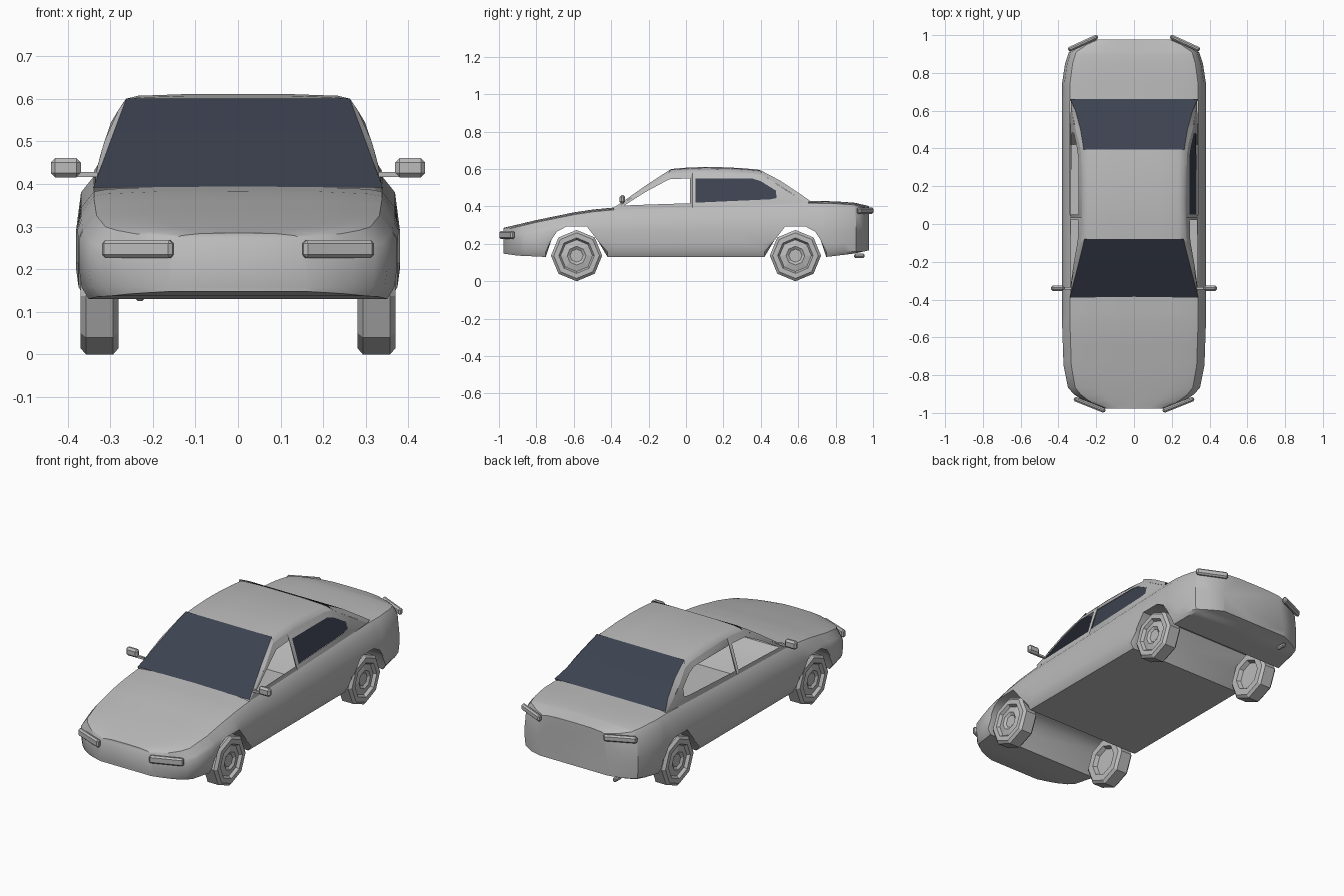
import bpy, bmesh, math
from mathutils import Matrix, Vector

if "Cube" in bpy.data.objects:
    bpy.data.objects.remove(bpy.data.objects["Cube"])


def material(name, rgb):
    m = bpy.data.materials.new(name)
    m.diffuse_color = (*rgb, 1)
    m.use_nodes = True
    m.node_tree.nodes["Principled BSDF"].inputs["Base Color"].default_value = m.diffuse_color
    return m


PAINT = material("silver_grey", (0.5, 0.5, 0.5))
GLASS = material("dark_glass", (0.045, 0.054, 0.08))


def finish(name, bm, mat, smooth=None):
    bmesh.ops.remove_doubles(bm, verts=bm.verts, dist=0.0008)
    bmesh.ops.recalc_face_normals(bm, faces=bm.faces)
    me = bpy.data.meshes.new(name)
    bm.to_mesh(me)
    bm.free()
    me.materials.append(mat)
    ob = bpy.data.objects.new(name, me)
    bpy.context.collection.objects.link(ob)
    if smooth:
        bpy.ops.object.select_all(action='DESELECT')
        ob.select_set(True)
        bpy.context.view_layer.objects.active = ob
        bpy.ops.object.shade_smooth_by_angle(angle=math.radians(smooth))
    return ob


def interp(table, t):
    if t <= table[0][0]:
        return table[0][1]
    for (a, va), (b, vb) in zip(table, table[1:]):
        if t <= b:
            return va + (vb - va) * (t - a) / (b - a)
    return table[-1][1]


def strip(bm, a, b, closed=False):
    """Quads between two point rows of equal length."""
    va = [bm.verts.new(p) for p in a]
    vb = [bm.verts.new(p) for p in b]
    n = len(a)
    for i in range(n if closed else n - 1):
        j = (i + 1) % n
        bm.faces.new((va[i], va[j], vb[j], vb[i]))


# Body: plan width, underside with arches, and top line along y
WIDTH = [(-.977, .165), (-.955, .225), (-.935, .27), (-.90, .32), (-.865, .35), (-.75, .373),
         (-.55, .38), (.75, .38), (.85, .365), (.91, .345), (.95, .28), (.978, .21)]
UNDER = [(-.977, .148), (-.90, .137), (-.75, .13), (-.72, .22), (-.69, .265), (-.64, .292),
         (-.53, .292), (-.47, .215), (-.42, .13), (.42, .13), (.47, .215), (.53, .292),
         (.64, .292), (.69, .265), (.72, .22), (.75, .13), (.90, .148), (.978, .165)]
TOP = [(-.977, .285), (-.80, .327), (-.60, .368), (-.50, .383), (-.385, .394), (0, .406),
       (.3, .416), (.65, .43), (.80, .427), (.90, .42), (.978, .402)]
stations = sorted({p[0] for t in (WIDTH, UNDER, TOP) for p in t})


def section(y):
    w, zb, zt = (interp(t, y) for t in (WIDTH, UNDER, TOP))
    z4 = zt - .05
    z5 = max(zb, min(.27, z4 - .015))
    z6 = max(zb, min(.2, z5 - .015))
    half = [(0, zt), (.5, zt - .001), (.8, zt - .006), (.89, zt - .012), (.97, z4),
            (1, z5), (1, z6), (.985, max(zb, .158)), (.94, zb), (0, zb)]
    half = [(f * w, z) for f, z in half]
    ring = half + [(-x, z) for x, z in half[-2:0:-1]]
    return [(x, y, z) for x, z in ring]


bm = bmesh.new()
rings = [[bm.verts.new(p) for p in section(y)] for y in stations]
n = len(rings[0])
for i in range(len(rings) - 1):
    cabin = stations[i] >= -.386 and stations[i + 1] <= .651
    for j in range(n):
        if cabin and (j < 3 or j >= n - 3):
            continue  # open under the cabin
        k = (j + 1) % n
        bm.faces.new((rings[i][j], rings[i][k], rings[i + 1][k], rings[i + 1][j]))
bm.faces.new(rings[0])
bm.faces.new(rings[-1])
finish("body", bm, PAINT, 35)

# Cabin sides: panels around two window openings per side
LEAN = [(.38, .339), (.43, .333), (.49, .317), (.545, .298), (.575, .28), (.60, .262)]


def on_side(yz, s, inset=0):
    return [(s * (interp(LEAN, z) - inset), y, z) for y, z in yz]


FRONT_OUT = [(-.385, .382), (-.235, .485), (-.095, .575), (.035, .582), (.035, .392), (-.2, .386)]
FRONT_WIN = [(-.33, .405), (-.215, .478), (-.09, .545), (.022, .55), (.022, .417), (-.2, .41)]
REAR_OUT = [(.035, .392), (.035, .582), (.36, .575), (.415, .565), (.53, .49), (.65, .418), (.48, .408)]
REAR_WIN = [(.05, .42), (.05, .55), (.35, .55), (.40, .535), (.48, .485), (.485, .445), (.45, .438)]
SCREEN = [(.34, -.388, .392), (.317, -.30, .452), (.295, -.215, .512), (.262, -.08, .60)]
REAR_SCREEN = [(.338, .662, .431), (.31, .60, .474), (.283, .50, .54), (.266, .395, .595)]
PILLAR_F = [(-.385, .382), (-.30, .441), (-.21, .501), (-.095, .575)]
PILLAR_R = [(.65, .418), (.59, .454), (.50, .51), (.415, .565)]


def flip(pts, s):
    return [(s * x, y, z) for x, y, z in pts]


bm = bmesh.new()
for s in (1, -1):
    strip(bm, on_side(FRONT_OUT, s), on_side(FRONT_WIN, s), True)
    strip(bm, on_side(REAR_OUT, s), on_side(REAR_WIN, s), True)
    strip(bm, on_side(PILLAR_F, s), flip(SCREEN, s))
    strip(bm, on_side(PILLAR_R, s), flip(REAR_SCREEN, s))
finish("cabin_sides", bm, PAINT, 30)

# Roof: arched rows from edge to edge
bm = bmesh.new()
rows = []
for y, z, e in [(-.08, .60, -.015), (0, .607, 0), (.1, .611, 0), (.22, .609, 0),
                (.32, .603, 0), (.395, .595, .02)]:
    ze = interp([(-.095, .575), (.035, .582), (.36, .575), (.415, .565)], y + e)
    half = [(interp(LEAN, ze), y + e, ze), (.263, y + e * .3, z - .011),
            (.235, y, z - .004), (.12, y, z)]
    rows.append(half + flip(half[::-1], -1))
for a, b in zip(rows, rows[1:]):
    strip(bm, a, b)
finish("roof", bm, PAINT, 40)

# Glass: windscreen, rear screen and one rear side window
for name, edge in (("windscreen", SCREEN), ("rear_screen", REAR_SCREEN)):
    bm = bmesh.new()
    strip(bm, edge, flip(edge, -1))
    finish(name, bm, GLASS, 30)
bm = bmesh.new()
bm.faces.new([bm.verts.new(p) for p in on_side(REAR_WIN, 1, .002)])
finish("rear_side_window", bm, GLASS)

# Wheels: eight-sided turned profile (x, radius)
TYRE = [(.302, 0), (.302, .075), (.28, .085), (.28, .122), (.293, .137), (.357, .137),
        (.37, .122), (.37, .095), (.354, .085), (.362, .05), (.352, .035), (.352, 0)]
for s, side in ((1, "right"), (-1, "left")):
    for cy, end in ((-.585, "front"), (.585, "rear")):
        bm = bmesh.new()
        spokes = [[(s * x, cy + r * math.sin(k * math.pi / 4), .137 + r * math.cos(k * math.pi / 4))
                   for x, r in TYRE] for k in range(8)]
        for k in range(8):
            strip(bm, spokes[k], spokes[(k + 1) % 8])
        bmesh.ops.remove_doubles(bm, verts=bm.verts, dist=.0008)
        bmesh.ops.dissolve_degenerate(bm, edges=bm.edges, dist=.0005)
        finish(f"{end}_{side}_wheel", bm, PAINT)


def block(name, loc, size, turn=0, bevel=.008):
    """Chamfered box turned about z."""
    bm = bmesh.new()
    bmesh.ops.create_cube(bm, size=1, matrix=Matrix.Diagonal((*size, 1)))
    if bevel:
        bmesh.ops.bevel(bm, geom=bm.edges[:], offset=bevel, segments=1, affect='EDGES')
    bmesh.ops.transform(bm, verts=bm.verts,
                        matrix=Matrix.Translation(Vector(loc)) @ Matrix.Rotation(turn, 4, 'Z'))
    return finish(name, bm, PAINT)


# Lamps and mirrors on both sides
for s, side in ((1, "right"), (-1, "left")):
    block(f"headlamp_{side}", (s * .235, -.957, .247), (.178, .024, .042), s * .38)
    block(f"tail_lamp_{side}", (s * .27, .958, .377), (.172, .024, .036), -s * .43)
    block(f"mirror_{side}", (s * .404, -.34, .438), (.07, .03, .045), 0, .01)
    block(f"mirror_arm_{side}", (s * .36, -.34, .422), (.06, .012, .012), 0, 0)

# Exhaust pipe
block("exhaust", (-.23, .927, .136), (.022, .056, .022), 0, .006)
